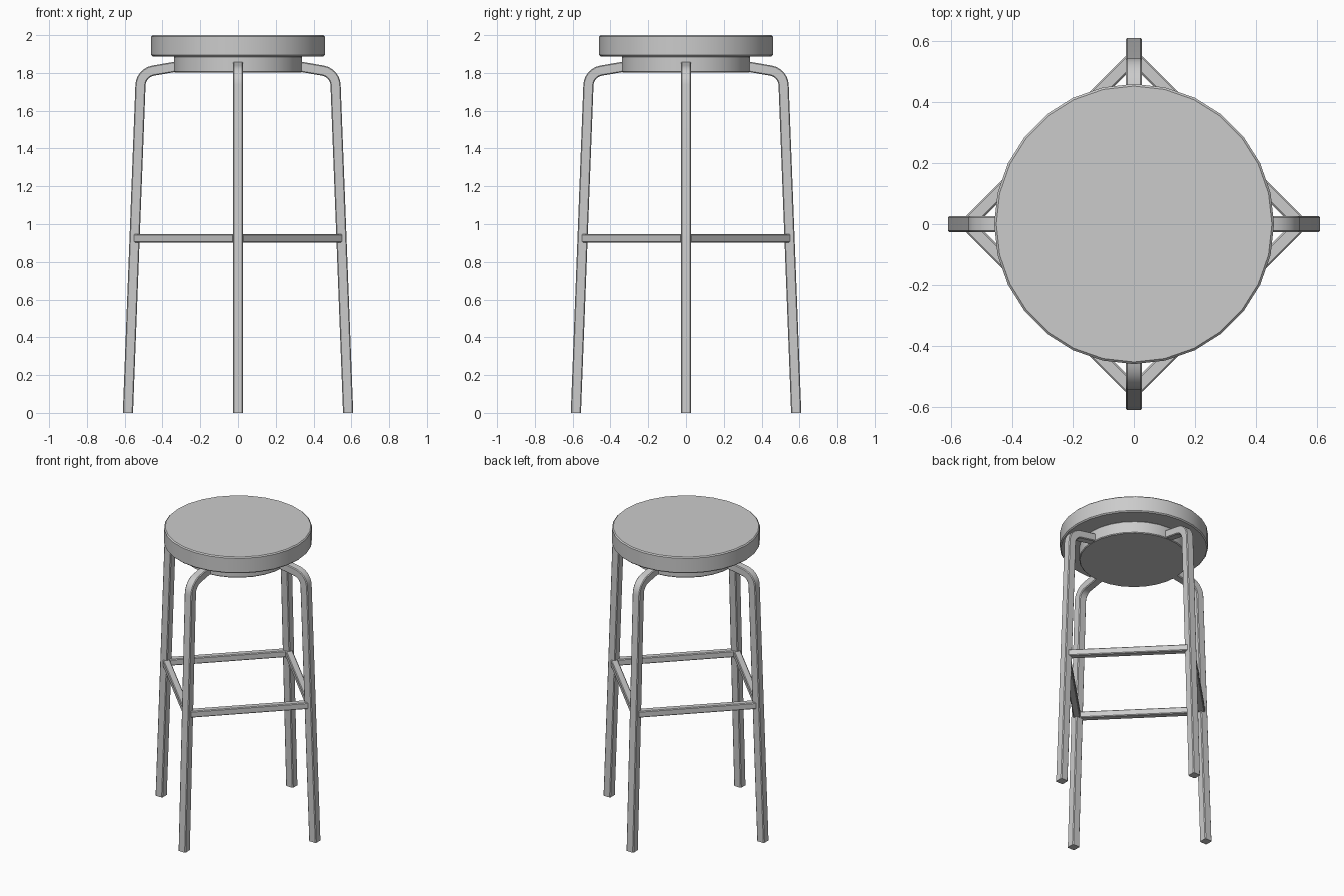
import bpy, bmesh
from math import pi, cos, radians
from mathutils import Vector, Matrix

cube = bpy.data.objects.get("Cube")
if cube:
    bpy.data.objects.remove(cube, do_unlink=True)

# Single grey finish
grey = bpy.data.materials.new("plain grey")
grey.use_nodes = True
colour = (0.6, 0.6, 0.6, 1)
grey.diffuse_color = colour
grey.node_tree.nodes["Principled BSDF"].inputs["Base Color"].default_value = colour


def finish(name, bm):
    bmesh.ops.recalc_face_normals(bm, faces=bm.faces)
    mesh = bpy.data.meshes.new(name)
    bm.to_mesh(mesh)
    bm.free()
    mesh.materials.append(grey)
    ob = bpy.data.objects.new(name, mesh)
    bpy.context.collection.objects.link(ob)
    bpy.ops.object.select_all(action='DESELECT')
    ob.select_set(True)
    bpy.context.view_layer.objects.active = ob
    bpy.ops.object.shade_smooth_by_angle(angle=radians(30))
    return ob


def disc(name, radius, z0, z1, sides, chamfer):
    """Upright disc with chamfered rims and a vertex on the x axis."""
    bm = bmesh.new()
    rings = []
    for r, z in ((radius - chamfer, z0), (radius, z0 + chamfer),
                 (radius, z1 - chamfer), (radius - chamfer, z1)):
        rings.append([bm.verts.new(Matrix.Rotation(2 * pi * i / sides, 3, 'Z') @ Vector((r, 0, z)))
                      for i in range(sides)])
    skin(bm, rings)
    return finish(name, bm)


def skin(bm, rings):
    """Join rings of vertices and cap both ends."""
    n = len(rings[0])
    for a, b in zip(rings, rings[1:]):
        for i in range(n):
            j = (i + 1) % n
            bm.faces.new((a[i], a[j], b[j], b[i]))
    bm.faces.new(rings[0])
    bm.faces.new(rings[-1])


def bar(name, stations, side, half, chamfer, turn):
    """Sweep a chamfered square along (centre, normal) stations, then turn it about z."""
    c = half - chamfer
    section = ((half, c), (c, half), (-c, half), (-half, c),
               (-half, -c), (-c, -half), (c, -half), (half, -c))
    bm = bmesh.new()
    skin(bm, [[bm.verts.new(p + n * u + side * v) for u, v in section]
              for p, n in stations])
    bm.transform(Matrix.Rotation(turn, 4, 'Z'))
    return finish(name, bm)


# Seat cushion and the mounting disc below it
disc("seat", 0.46, 1.888, 2.0, 28, 0.007)
disc("seat_mount", 0.34, 1.803, 1.888, 28, 0.005)

# Leg centre line: splayed post, rounded bend, short arm into the mount
foot, corner, arm_end = Vector((0.583, 0, 0)), Vector((0.514, 0, 1.801)), Vector((0.3, 0, 1.838))
up, inward = (corner - foot).normalized(), (arm_end - corner).normalized()
reach, steps = 0.065, 6
weight = cos(up.angle(inward) / 2)
side = Vector((0, 1, 0))
start, stop = corner - up * reach, corner + inward * reach
stations = [(foot, Vector((1, 0, 0)))]
for i in range(steps + 1):
    t = i / steps
    a, b, c = (1 - t) ** 2, 2 * t * (1 - t) * weight, t * t
    point = (start * a + corner * b + stop * c) / (a + b + c)
    tangent = up.slerp(inward, t)
    stations.append((point, side.cross(tangent)))
stations.append((arm_end, side.cross(inward)))

# Footrest rail between two neighbouring legs
rail_a, rail_b = Vector((0.535, 0.013, 0.925)), Vector((0.013, 0.535, 0.925))
rail_normal = Vector((1, 1, 0)).normalized()

for k, place in enumerate(("left", "back", "right", "front")):
    bar(place + "_leg", stations, side, 0.027, 0.005, k * pi / 2)
for k, place in enumerate(("back_left", "back_right", "front_right", "front_left")):
    bar(place + "_rail", [(rail_a, rail_normal), (rail_b, rail_normal)],
        Vector((0, 0, 1)), 0.022, 0.005, k * pi / 2)
